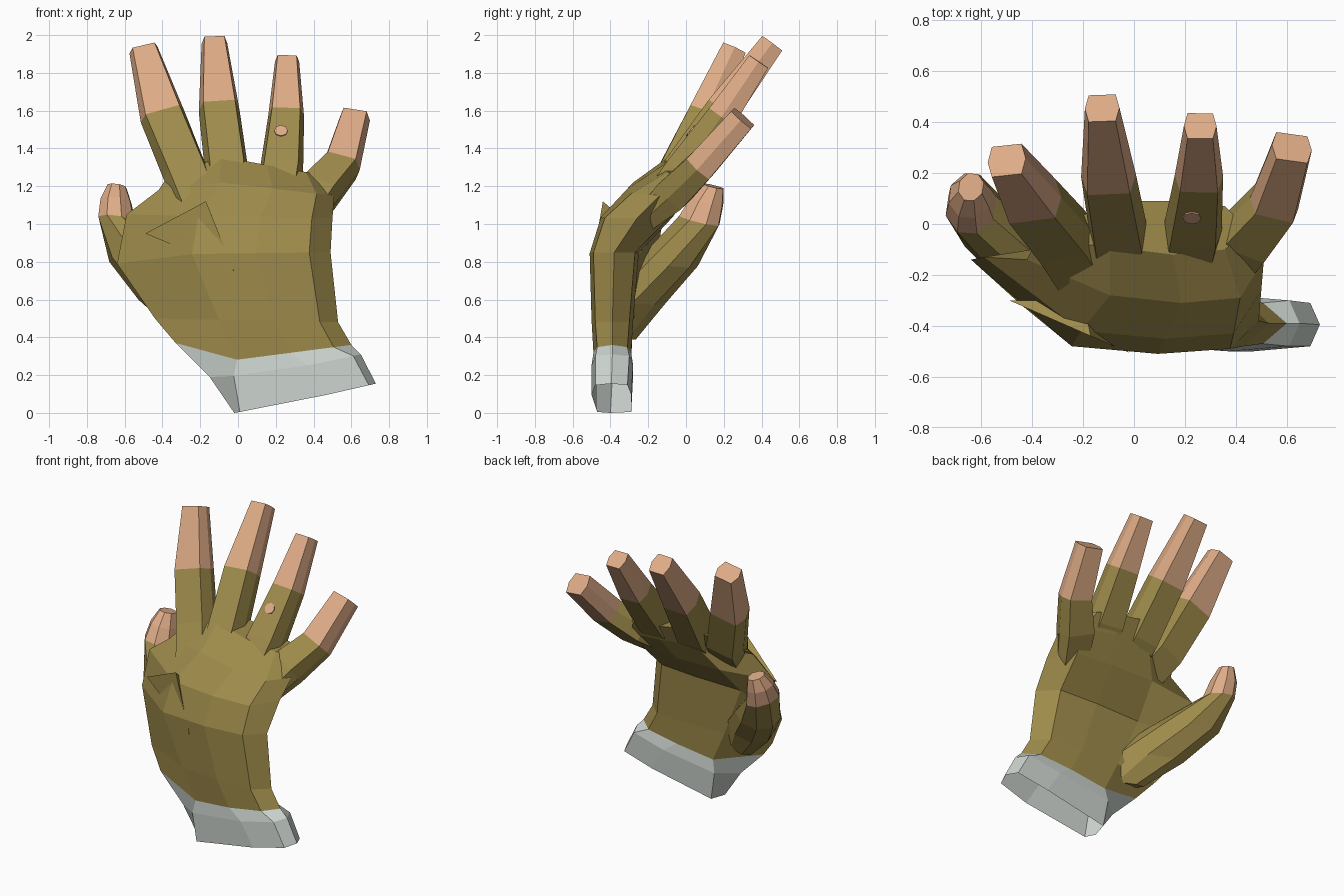
import bpy, bmesh, math
from mathutils import Vector

if "Cube" in bpy.data.objects:
    bpy.data.objects.remove(bpy.data.objects["Cube"])


def material(name, rgb):
    m = bpy.data.materials.new(name)
    m.diffuse_color = (*rgb, 1)
    m.use_nodes = True
    m.node_tree.nodes["Principled BSDF"].inputs["Base Color"].default_value = m.diffuse_color
    return m


OLIVE = material("olive_cloth", (0.345, 0.26, 0.07))
SKIN = material("skin", (0.73, 0.41, 0.24))
GREY = material("grey_cuff", (0.61, 0.66, 0.62))


def finish(name, bm, mats):
    me = bpy.data.meshes.new(name)
    bm.to_mesh(me)
    bm.free()
    for m in mats:
        me.materials.append(m)
    ob = bpy.data.objects.new(name, me)
    bpy.context.collection.objects.link(ob)
    return ob


def loft(name, rings, mats, skin_from=99, start=True, end=True):
    """Skin rings of points; bands from skin_from upward take the second material."""
    bm = bmesh.new()
    vs = [[bm.verts.new(p) for p in r] for r in rings]
    n = len(rings[0])
    for i in range(len(vs) - 1):
        for j in range(n):
            k = (j + 1) % n
            f = bm.faces.new((vs[i][j], vs[i][k], vs[i + 1][k], vs[i + 1][j]))
            f.material_index = int(i >= skin_from)
    if start:
        bm.faces.new(vs[0][::-1])
    if end:
        bm.faces.new(vs[-1]).material_index = int(len(vs) - 1 >= skin_from)
    return finish(name, bm, mats)


def hand_ring(xl, yl, zl, xr, zr, yf, yb, lift, u0=.35, u1=.9):
    """Eight-sided slanted section: left edge, front, right edge, back."""
    pts = []
    for u, y in ((0, yl), (u0, yf + .03), (.65, yf), (u1, yf + .02), (1, (yf + yb) / 2),
                 (u1, yb - .02), (.65, yb), (u0, yb)):
        z = zl + (zr - zl) * u + lift * min(u / .35, (1 - u) / .65)
        pts.append(Vector((xl + (xr - xl) * u, y, z)))
    return pts


# Open cuff and palm share the ring at the wrist
wrist = (-.33, -.38, .37, .60, .36, -.49, -.29, -.085)
loft("cuff", [hand_ring(*r) for r in (
    (-.02, -.40, .00, .73, .155, -.50, -.29, -.01, .04, .95),
    (-.15, -.39, .19, .65, .31, -.50, -.28, -.03, .16, .95),
    wrist)], [GREY], start=False, end=False)

loft("palm", [hand_ring(*r) for r in (
    wrist,
    (-.44, -.32, .50, .53, .48, -.50, -.28, 0),
    (-.64, -.14, .79, .49, .85, -.51, -.25, .03),
    (-.59, -.13, 1.05, .50, 1.03, -.45, -.07, 0),
    (-.42, -.14, 1.18, .51, 1.15, -.31, .03, .05),
    (-.38, -.06, 1.24, .44, 1.26, -.12, .09, .11))], [OLIVE], start=False)

# Raised fold on the back of the hand
bm = bmesh.new()
for p in ((-.49, -.30, .95), (-.17, -.44, 1.12), (-.02, -.505, .75), (-.2, -.3, 1.0)):
    bm.verts.new(p)
bmesh.ops.convex_hull(bm, input=bm.verts[:])
bmesh.ops.recalc_face_normals(bm, faces=bm.faces[:])
finish("back_fold", bm, [OLIVE])


def finger_rings(path):
    """Six-sided sections set square to the finger's path."""
    pts = [Vector(p[:3]) for p in path]
    rings = []
    for i, (c, p) in enumerate(zip(pts, path)):
        d = (pts[min(i + 1, len(pts) - 1)] - pts[max(i - 1, 0)]).normalized()
        side = Vector((1, 0, 0))
        side = (side - d * side.dot(d)).normalized()
        back = d.cross(side)
        w, t = p[3], p[4]
        rings.append([c + side * w * a + back * t * b for a, b in (
            (-.78, -1), (.78, -1), (1, 0), (.78, 1), (-.78, 1), (-1, 0))])
    return rings


# Fingers: x, y, z, half width, half depth from root to tip
fingers = {
    "index_finger": ((-.20, -.20, 1.08, .12, .07), (-.28, -.05, 1.27, .12, .10),
                     (-.40, .09, 1.57, .12, .085), (-.50, .25, 1.92, .077, .065)),
    "middle_finger": ((-.05, -.20, 1.08, .11, .07), (-.06, -.03, 1.28, .115, .10),
                      (-.10, .19, 1.60, .108, .09), (-.125, .455, 1.955, .068, .065)),
    "ring_finger": ((.20, -.19, 1.08, .11, .07), (.23, -.02, 1.28, .115, .095),
                    (.255, .19, 1.57, .095, .08), (.26, .385, 1.86, .064, .06)),
    "little_finger": ((.33, -.22, 1.02, .10, .06), (.43, -.06, 1.17, .115, .09),
                      (.55, .08, 1.31, .10, .08), (.62, .30, 1.56, .08, .07)),
}
for name, path in fingers.items():
    rings = finger_rings(path)
    loft(name, rings, [OLIVE, SKIN], 2)
    if name == "ring_finger":
        # Small hole in the cloth, a thin disc on the front face
        a, b, c, d = rings[1][0], rings[1][1], rings[2][1], rings[2][0]
        normal = (b - a).cross(d - a).normalized()
        centre = (a.lerp(b, .4)).lerp(d.lerp(c, .4), .55) + normal * .002
        bm = bmesh.new()
        rot = normal.to_track_quat('Z', 'Y').to_matrix().to_4x4()
        rot.translation = centre
        bmesh.ops.create_cone(bm, cap_ends=True, segments=8, radius1=.036,
                              radius2=.036, depth=.009, matrix=rot)
        finish("cloth_hole", bm, [SKIN])

# Thumb: slanted eight-sided sections from wrist to tip
A, B = Vector((.87, -.5, 0)), Vector((.45, .85, -.25))
thumb = []
for x, y, z, a, b in ((-.15, -.365, .40, .18, .06), (-.31, -.27, .60, .25, .12),
                      (-.49, -.09, .80, .22, .125), (-.64, .07, 1.02, .10, .12),
                      (-.645, .11, 1.12, .085, .095), (-.64, .145, 1.20, .05, .06)):
    c = Vector((x, y, z))
    thumb.append([c + A * a * math.cos(k * math.pi / 4) + B * b * math.sin(k * math.pi / 4)
                  for k in range(8)])
loft("thumb", thumb, [OLIVE, SKIN], 3)
